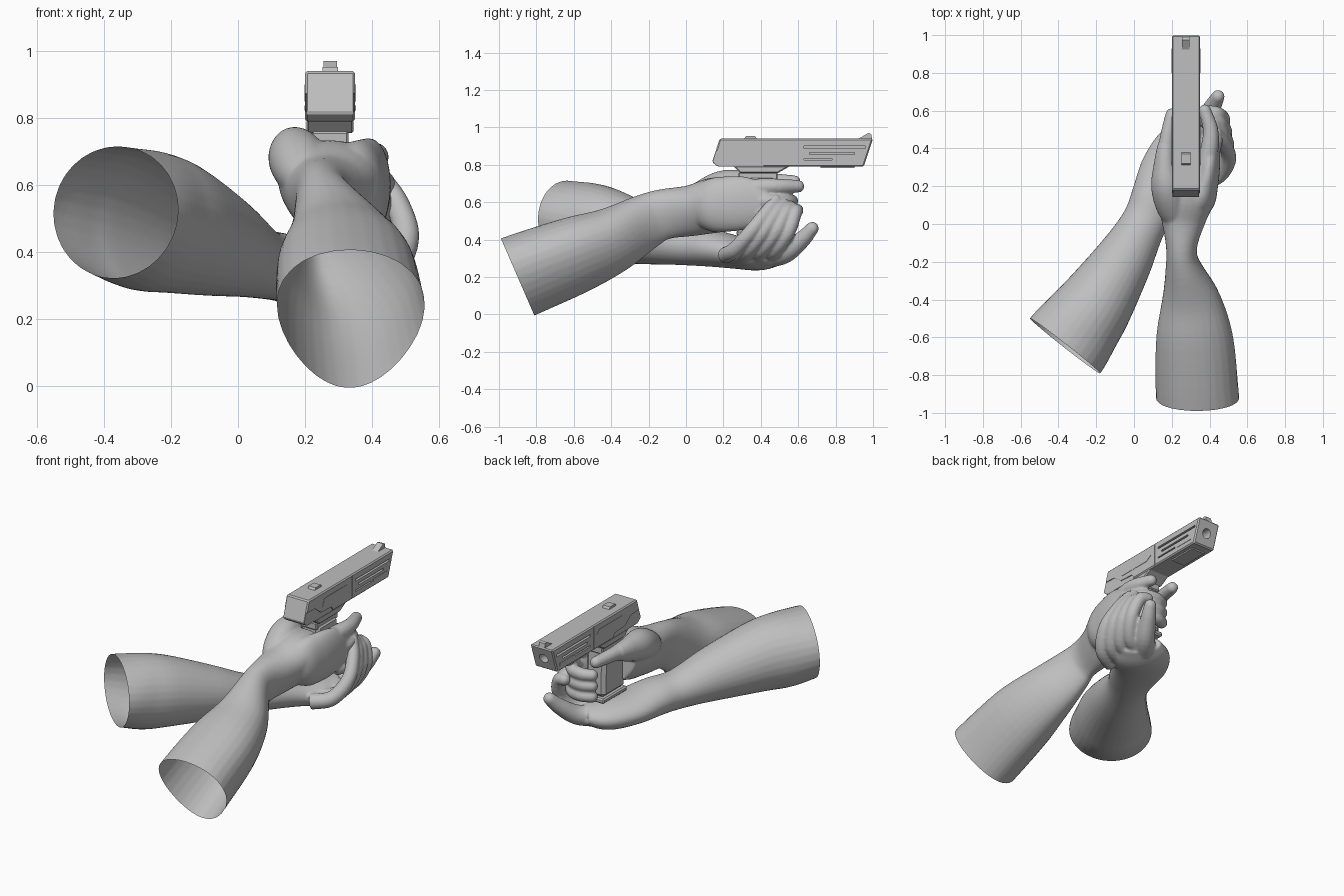
import bpy, bmesh, math
from mathutils import Vector, Matrix

default = bpy.data.objects.get("Cube")
if default:
    bpy.data.objects.remove(default)


def make_material(name, value):
    mat = bpy.data.materials.new(name)
    mat.use_nodes = True
    colour = (value, value, value, 1)
    mat.diffuse_color = colour
    mat.node_tree.nodes["Principled BSDF"].inputs["Base Color"].default_value = colour
    return mat


GREY = make_material("plain grey", 0.52)


def add_object(name, bm):
    bmesh.ops.recalc_face_normals(bm, faces=bm.faces)
    mesh = bpy.data.meshes.new(name)
    bm.to_mesh(mesh)
    bm.free()
    mesh.materials.append(GREY)
    obj = bpy.data.objects.new(name, mesh)
    bpy.context.collection.objects.link(obj)
    return obj


def bake(obj):
    """Turn the modifier stack into plain mesh."""
    graph = bpy.context.evaluated_depsgraph_get()
    graph.update()
    mesh = bpy.data.meshes.new_from_object(obj.evaluated_get(graph))
    obj.modifiers.clear()
    obj.data = mesh
    if not mesh.materials:
        mesh.materials.append(GREY)


def smooth_path(points, steps=5):
    """Interpolate section rows with a Catmull-Rom spline."""
    rows = [Vector(p) for p in points]
    rows = [rows[0] * 2 - rows[1]] + rows + [rows[-1] * 2 - rows[-2]]
    out = []
    for a, b, c, d in zip(rows, rows[1:], rows[2:], rows[3:]):
        for i in range(steps):
            t = i / steps
            out.append((b * 2 + (c - a) * t + (a * 2 - b * 5 + c * 4 - d) * t**2
                        + (b * 3 - a - c * 3 + d) * t**3) * 0.5)
    return out + [rows[-2]]


def limb(bm, sections, sides=32, egg=0.0):
    """Loft ellipses: x, y, z, half width, half height."""
    rows = smooth_path(sections)
    centres = [Vector(r[:3]) for r in rows]
    rings = []
    for i, row in enumerate(rows):
        ahead = centres[min(i + 1, len(rows) - 1)] - centres[max(i - 1, 0)]
        side = ahead.cross(Vector((0, 0, 1))).normalized()
        up = side.cross(ahead).normalized()
        ring = []
        for k in range(sides):
            a = math.tau * k / sides
            wide = math.cos(a) * row[3] * (1 + egg * math.sin(a))
            ring.append(bm.verts.new(centres[i] + side * wide + up * math.sin(a) * row[4]))
        rings.append(ring)
    for r, s in zip(rings, rings[1:]):
        for k in range(sides):
            n = (k + 1) % sides
            bm.faces.new((r[k], r[n], s[n], s[k]))
    bm.faces.new(rings[0][::-1])
    bm.faces.new(rings[-1])


def finger(bm, points, thick, thin):
    last = len(points) - 1
    rows = []
    for i, p in enumerate(points):
        r = thick + (thin - thick) * i / last
        rows.append((*p, r, r))
    limb(bm, rows, 14)
    bmesh.ops.create_uvsphere(bm, u_segments=14, v_segments=8, radius=thin,
                              matrix=Matrix.Translation(points[-1]))


def finish_arm(name, bm, cut_point, cut_normal):
    """Fuse the lofts into one skin and leave the elbow end open."""
    obj = add_object(name, bm)
    fuse = obj.modifiers.new("fuse", 'REMESH')
    fuse.mode = 'VOXEL'
    fuse.voxel_size = 0.008
    soften = obj.modifiers.new("soften", 'SMOOTH')
    soften.factor = 0.5
    soften.iterations = 6
    bake(obj)
    bm = bmesh.new()
    bm.from_mesh(obj.data)
    bmesh.ops.bisect_plane(bm, geom=bm.verts[:] + bm.edges[:] + bm.faces[:],
                           plane_co=cut_point, plane_no=cut_normal, clear_outer=True)
    for f in bm.faces:
        f.smooth = True
    bm.to_mesh(obj.data)
    bm.free()


# Gripping arm: forearm, wrist and heel of the hand
bm = bmesh.new()
limb(bm, [(.35, -1.03, .14, .215, .225), (.335, -.9, .2, .215, .225), (.32, -.6, .315, .2, .207),
          (.3, -.4, .395, .157, .178), (.26, -.22, .495, .094, .148), (.252, -.12, .535, .08, .135),
          (.262, .03, .555, .117, .136), (.275, .16, .585, .152, .148), (.28, .27, .595, .13, .13)],
     egg=0.23)
# Back of the gripping hand, thumb and fingers
limb(bm, [(.28, 0, .56, .04, .06), (.34, .12, .58, .085, .138), (.378, .22, .59, .07, .148),
          (.4, .32, .595, .056, .14), (.41, .43, .585, .045, .105)])
limb(bm, [(.25, -.02, .58, .05, .05), (.21, .08, .63, .085, .08), (.175, .2, .68, .085, .09),
          (.165, .32, .7, .06, .07), (.17, .42, .715, .045, .045)])
finger(bm, [(.17, .4, .715), (.18, .48, .715), (.2, .58, .71)], .044, .034)
finger(bm, [(.37, .26, .66), (.4, .4, .68), (.405, .5, .685), (.375, .6, .685)], .055, .034)
for i in range(3):
    z = .605 - .065 * i
    finger(bm, [(.4, .36, z), (.43, .45, z), (.385, .54, z), (.31, .565, z), (.25, .545, z)],
           .042, .034)
finish_arm("gripping_arm", bm, (.33, -.9, .2), (0, -.92, -.4))

# Supporting arm: forearm, wrist and cupped palm
bm = bmesh.new()
limb(bm, [(-.47, -.78, .54, .23, .19), (-.365, -.645, .52, .237, .196), (-.28, -.53, .495, .22, .21),
          (-.2, -.42, .475, .2, .2), (-.06, -.2, .42, .157, .155), (.05, 0, .37, .122, .108),
          (.12, .135, .355, .138, .1), (.19, .28, .33, .158, .087), (.275, .395, .318, .16, .082),
          (.35, .47, .328, .12, .058)])
# Supporting thumb and the fingers wrapped over the other hand
finger(bm, [(.27, .42, .31), (.36, .53, .33), (.415, .62, .4), (.445, .675, .46)], .067, .036)
for i in range(4):
    s = .07 * i
    x = .502 - s * .15
    finger(bm, [(x - .16, .21 + s, .315), (x - .05, .26 + s, .345), (x, .345 + s * .95, .44),
                (x - .025, .425 + s * .75, .54), (x - .07, .48 + s * .55, .61 - s * .25)],
           .046, .034)
finish_arm("supporting_arm", bm, (-.365, -.645, .52), (-.62, -.79, .05))

MID = .275


def prism(bm, outline, left, right):
    """Extrude a side outline of y, z points between two x values."""
    ends = [[bm.verts.new((x, y, z)) for y, z in outline] for x in (left, right)]
    bm.faces.new(ends[0])
    bm.faces.new(ends[1][::-1])
    for k in range(len(outline)):
        n = (k + 1) % len(outline)
        bm.faces.new((ends[0][k], ends[1][k], ends[1][n], ends[0][n]))


def block(y0, y1, z0, z1):
    return [(y0, z0), (y1, z0), (y1, z1), (y0, z1)]


def part(name, outline, half, bevel=0.0):
    bm = bmesh.new()
    prism(bm, outline, MID - half, MID + half)
    obj = add_object(name, bm)
    if bevel:
        mod = obj.modifiers.new("bevel", 'BEVEL')
        mod.width = bevel
        mod.segments = 1
        bake(obj)
    return obj


# Pistol slide
slide = part("slide", [(.18, .94), (.14, .815), (.17, .79), (.95, .79), (1, .94)], .075, .007)

# Grooves, rear undercut and muzzle bore cut from the slide
bm = bmesh.new()
undercut = [(.1, .875), (.24, .87), (.3, .825), (.4, .82), (.43, .77), (.1, .77)]
for side in (-1, 1):
    face = MID + side * .075
    for outline, depth in ((undercut, .005), (block(.63, .96, .888, .9), .015),
                           (block(.66, .9, .855, .866), .015), (block(.63, .78, .826, .834), .01),
                           (block(.598, .602, .78, .935), .004)):
        prism(bm, outline, face - depth, face + depth)
bmesh.ops.create_cone(bm, cap_ends=True, segments=20, radius1=.028, radius2=.028, depth=.24,
                      matrix=Matrix.Translation((MID, 1, .865)) @ Matrix.Rotation(math.pi / 2, 4, 'X'))
cutter = add_object("slide_cutter", bm)
cutter.hide_render = True
cut = slide.modifiers.new("cut", 'BOOLEAN')
cut.operation = 'DIFFERENCE'
cut.solver = 'EXACT'
cut.object = cutter
bake(slide)
bpy.data.objects.remove(cutter)

# Raised side panels
part("side_panel", [(.31, .85), (.53, .85), (.57, .875), (.55, .9), (.33, .9)], .077)
part("front_panel", block(.8, .93, .822, .838), .077)

# Sights, under rail, frame and grip
part("front_sight", [(.92, .938), (.975, .97), (.99, .965), (.995, .938)], .02)
part("rear_sight", [(.31, .938), (.32, .953), (.37, .953), (.38, .938)], .023)
part("under_rail", block(.72, .9, .782, .795), .045)
part("frame", [(.25, .795), (.29, .755), (.49, .755), (.56, .795)], .07, .006)
part("frame_step", block(.28, .49, .715, .76), .055, .006)
part("grip", [(.29, .74), (.48, .74), (.49, .45), (.28, .45)], .064, .02)
part("grip_base", block(.27, .5, .42, .45), .07, .008)
